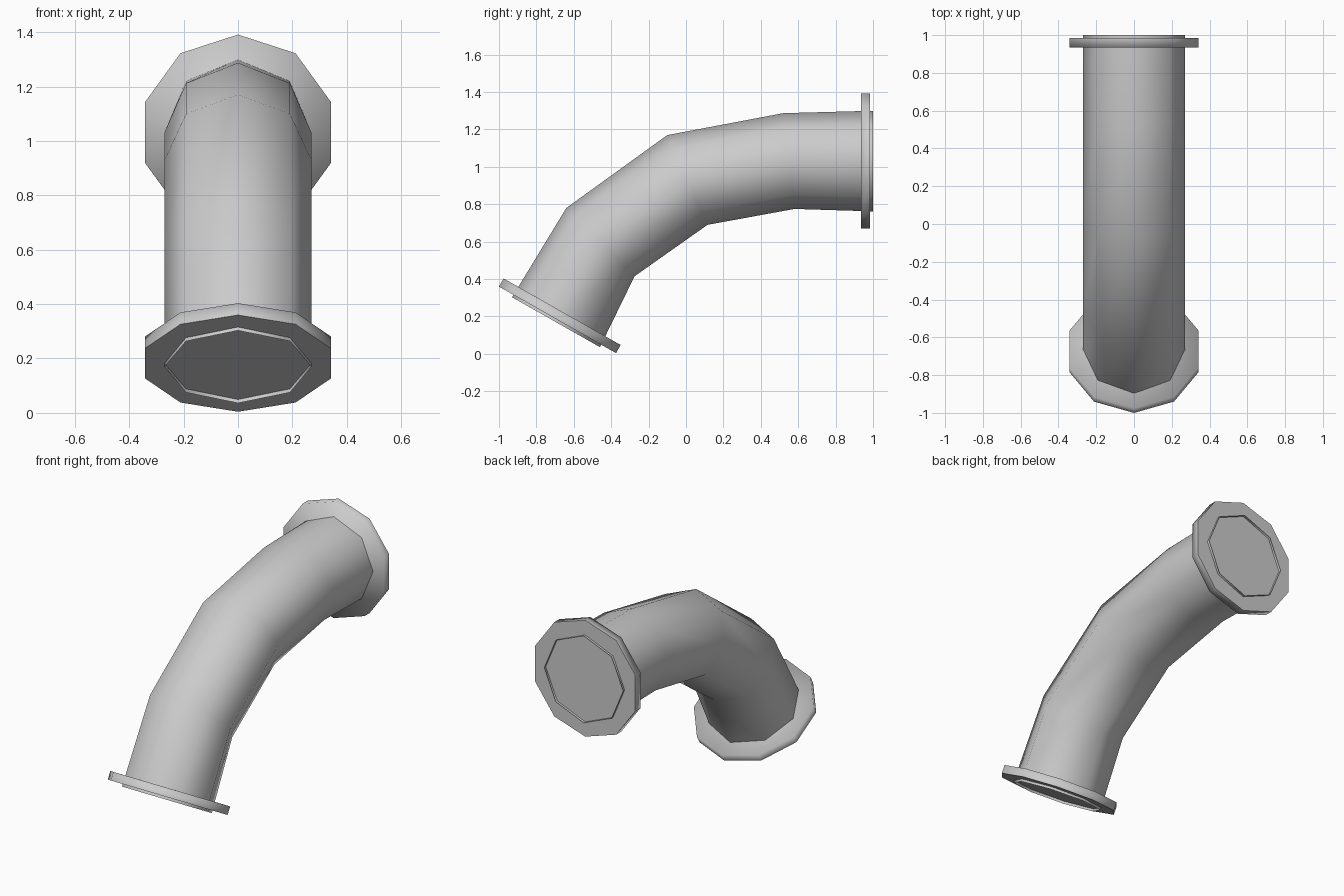
import bpy, bmesh, math
from mathutils import Vector

cube = bpy.data.objects.get("Cube")
if cube:
    bpy.data.objects.remove(cube, do_unlink=True)

GREY = (0.6, 0.6, 0.6, 1.0)
mat = bpy.data.materials.new("pipe grey")
mat.use_nodes = True
mat.diffuse_color = GREY
mat.node_tree.nodes["Principled BSDF"].inputs["Base Color"].default_value = GREY


def add_ring(bm, top, bottom, half_width, sides):
    """Polygon ring spanning two points of the side profile, one corner on top."""
    centre, up = (top + bottom) / 2, (top - bottom) / 2
    side = Vector((half_width, 0, 0))
    angles = [math.tau * i / sides for i in range(sides)]
    return [bm.verts.new(centre + up * math.cos(a) + side * math.sin(a)) for a in angles]


def bridge(bm, a, b):
    for i in range(len(a)):
        j = (i + 1) % len(a)
        bm.faces.new((a[i], a[j], b[j], b[i]))


def finish(bm, name):
    for f in bm.faces:
        f.smooth = True
    mesh = bpy.data.meshes.new(name)
    bm.to_mesh(mesh)
    bm.free()
    mesh.materials.append(mat)
    obj = bpy.data.objects.new(name, mesh)
    bpy.context.collection.objects.link(obj)
    return obj


# Bent open tube: outer and inner bend points (y, z), from back to front
PROFILE = [((1.0, 1.30), (1.0, 0.762)),
           ((0.52, 1.287), (0.58, 0.775)),
           ((-0.10, 1.17), (0.115, 0.69)),
           ((-0.64, 0.78), (-0.275, 0.415)),
           ((-0.93, 0.303), (-0.46, 0.036))]
bm = bmesh.new()
rings = [add_ring(bm, Vector((0, *o)), Vector((0, *i)), 0.27, 8) for o, i in PROFILE]
for a, b in zip(rings, rings[1:]):
    bridge(bm, b, a)
bmesh.ops.recalc_face_normals(bm, faces=bm.faces[:])
finish(bm, "bent_pipe")


# Ten-sided end flanges, each set slightly back from the pipe mouth
def flange(name, centre, outward, up, radius=0.36, thickness=0.05):
    bm = bmesh.new()
    outer = add_ring(bm, centre + up * radius, centre - up * radius, radius, 10)
    back = centre - outward * thickness
    inner = add_ring(bm, back + up * radius, back - up * radius, radius, 10)
    bridge(bm, outer, inner)
    cap = bm.faces.new(outer)
    bm.faces.new(inner)
    bmesh.ops.recalc_face_normals(bm, faces=bm.faces[:])
    # Crisp outer face, softened rim towards the pipe
    for e in cap.edges:
        e.smooth = False
    finish(bm, name)


flange("back_flange", Vector((0, 0.985, 1.031)), Vector((0, 1, 0)), Vector((0, 0, 1)))
tilt = math.radians(29.6)
flange("front_flange", Vector((0, -0.687, 0.182)),
       Vector((0, -math.sin(tilt), -math.cos(tilt))),
       Vector((0, -math.cos(tilt), math.sin(tilt))))
